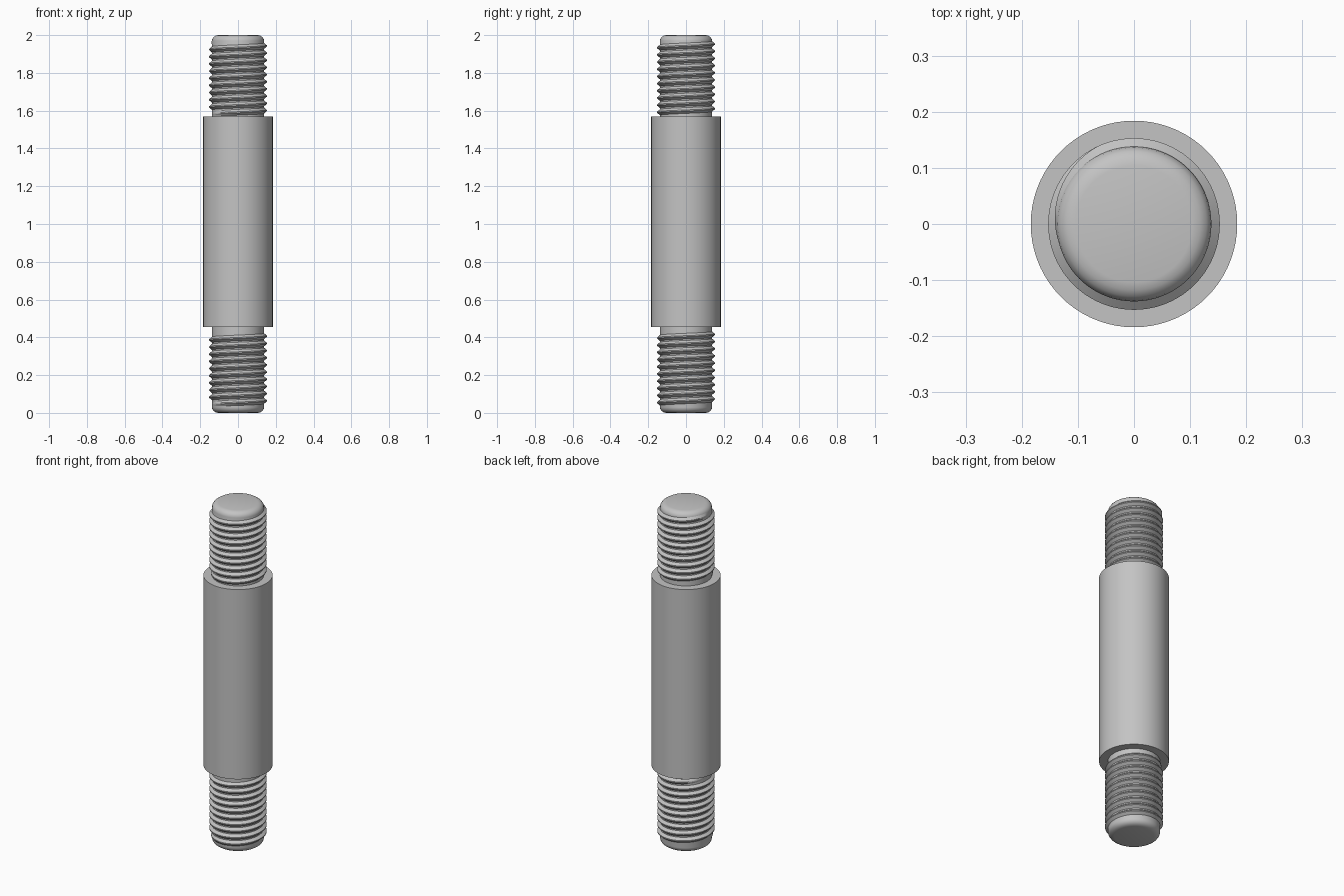
import bpy, bmesh
from math import cos, sin, pi, radians

old = bpy.data.objects.get("Cube")
if old:
    bpy.data.objects.remove(old, do_unlink=True)

SEGMENTS = 72
CORE, CREST, SHANK = 0.138, 0.153, 0.184
PITCH = 0.038
LOW, HIGH = 0.455, 1.57

steel = bpy.data.materials.new("grey steel")
steel.use_nodes = True
steel.diffuse_color = (0.55, 0.55, 0.55, 1)
steel.node_tree.nodes["Principled BSDF"].inputs["Base Color"].default_value = (0.55, 0.55, 0.55, 1)


def finish(name, bm, angle=30):
    bmesh.ops.recalc_face_normals(bm, faces=bm.faces)
    mesh = bpy.data.meshes.new(name)
    bm.to_mesh(mesh)
    bm.free()
    obj = bpy.data.objects.new(name, mesh)
    bpy.context.collection.objects.link(obj)
    mesh.materials.append(steel)
    bpy.ops.object.select_all(action='DESELECT')
    obj.select_set(True)
    bpy.context.view_layer.objects.active = obj
    bpy.ops.object.shade_smooth_by_angle(angle=radians(angle))


def bridge(bm, a, b, closed=True):
    n = len(a)
    for i in range(n if closed else n - 1):
        j = (i + 1) % n
        bm.faces.new((a[i], a[j], b[j], b[i]))


def turned(name, profile):
    """Solid of revolution from (radius, height) points, capped at both ends."""
    bm = bmesh.new()
    rings = []
    for r, z in profile:
        rings.append([bm.verts.new((r * cos(2 * pi * i / SEGMENTS), r * sin(2 * pi * i / SEGMENTS), z))
                      for i in range(SEGMENTS)])
    for a, b in zip(rings, rings[1:]):
        bridge(bm, a, b)
    bm.faces.new(rings[0])
    bm.faces.new(rings[-1])
    finish(name, bm)


def thread(name, z0, z1, start):
    """Right-handed helical ridge that fades out at both ends."""
    bm = bmesh.new()
    steps = int((z1 - z0) / PITCH * SEGMENTS)
    fade = SEGMENTS / 4
    sections = []
    for i in range(steps + 1):
        t = start + 2 * pi * i / SEGMENTS
        z = z0 + PITCH * i / SEGMENTS
        k = min(1, i / fade, (steps - i) / fade)
        root, crest = CORE - 0.003, CORE - 0.002 + (CREST - CORE + 0.002) * k
        half = 0.018
        points = ((root, -half), (crest, -0.003), (crest, 0.003), (root, half))
        sections.append([bm.verts.new((r * cos(t), r * sin(t), z + dz)) for r, dz in points])
    for a, b in zip(sections, sections[1:]):
        bridge(bm, a, b)
    bm.faces.new(sections[0])
    bm.faces.new(sections[-1])
    finish(name, bm, 25)


# Thick plain middle
turned("shank", [(SHANK, LOW), (SHANK, HIGH)])

# Threaded studs with rounded tips
tip = [(0.104, 0), (0.118, 0.003), (0.129, 0.01), (0.136, 0.02), (CORE, 0.03)]
turned("lower_stud", tip + [(CORE, LOW + 0.01)])
turned("upper_stud", [(CORE, HIGH - 0.01)] + [(r, 2 - z) for r, z in reversed(tip)])

# Helical threads
thread("lower_thread", 0.045, 0.425, pi)
thread("upper_thread", HIGH + 0.012, 1.965, pi)
